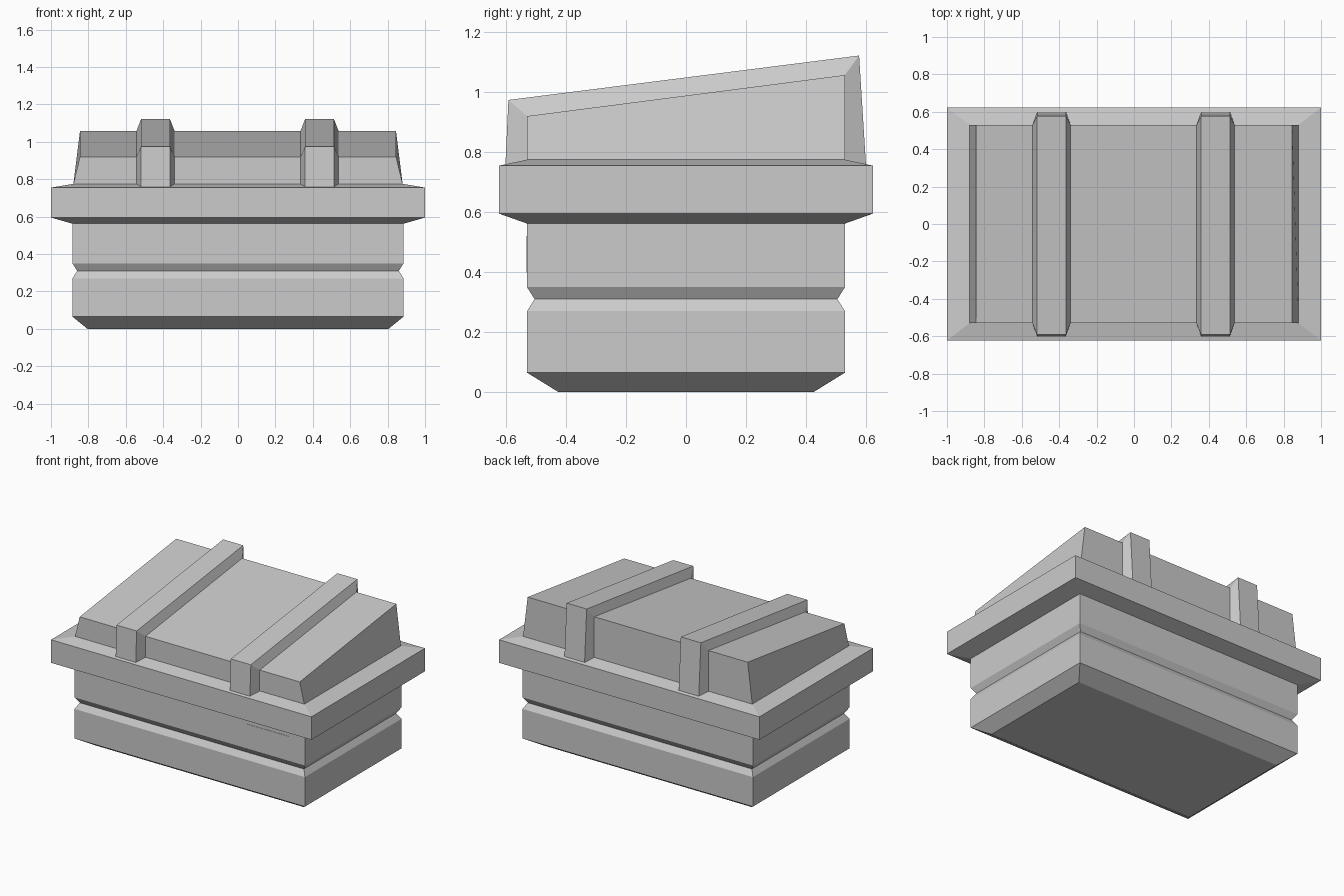
import bpy, bmesh

if "Cube" in bpy.data.objects:
    bpy.data.objects.remove(bpy.data.objects["Cube"])


def loft(name, loops, cap_start=True, cap_end=True):
    """Skin a list of equally long closed point loops."""
    bm = bmesh.new()
    rings = [[bm.verts.new(p) for p in loop] for loop in loops]
    for a, b in zip(rings, rings[1:]):
        n = len(a)
        for i in range(n):
            j = (i + 1) % n
            bm.faces.new((a[i], a[j], b[j], b[i]))
    if cap_start:
        bm.faces.new(rings[0][::-1])
    if cap_end:
        bm.faces.new(rings[-1])
    bmesh.ops.recalc_face_normals(bm, faces=bm.faces)
    mesh = bpy.data.meshes.new(name)
    bm.to_mesh(mesh)
    bm.free()
    obj = bpy.data.objects.new(name, mesh)
    bpy.context.collection.objects.link(obj)
    return obj


def rect(x, y, z_front, z_back=None):
    """Centred rectangle, optionally sloping up towards the back."""
    z_back = z_front if z_back is None else z_back
    return [(-x, -y, z_front), (x, -y, z_front), (x, y, z_back), (-x, y, z_back)]


# Lower box with bevelled foot and a groove around it, ending under the rim
body_profile = [(0.805, 0.425, 0), (0.885, 0.53, 0.065), (0.885, 0.53, 0.27),
                (0.86, 0.505, 0.31), (0.885, 0.53, 0.35), (0.885, 0.53, 0.562)]
loft("crate_body", [rect(*p) for p in body_profile], cap_end=False)

# Overhanging rim
rim_profile = [(0.885, 0.53, 0.562), (1.0, 0.623, 0.595),
               (1.0, 0.623, 0.755), (0.88, 0.53, 0.775)]
loft("rim", [rect(*p) for p in rim_profile], False, False)

# Sloped lid with tapered ends
loft("sloped_lid", [rect(0.88, 0.53, 0.775), rect(0.845, 0.53, 0.92, 1.057)],
     cap_start=False)

# Two straps wrapping the lid: wide against it, narrow on the outside
inner = [(-0.53, 0.775), (-0.53, 0.92), (0.53, 1.057), (0.53, 0.775)]
outer = [(-0.602, 0.757), (-0.592, 0.974), (0.577, 1.122), (0.6, 0.757)]
for side, cx in (("left", -0.441), ("right", 0.436)):
    sections = []
    for (yi, zi), (yo, zo) in zip(inner, outer):
        sections.append([(cx - 0.102, yi, zi), (cx - 0.077, yo, zo),
                         (cx + 0.077, yo, zo), (cx + 0.102, yi, zi)])
    loft(side + "_strap", sections)

# Flat plate on the front
loft("front_plate", [[(0.445, y, 0.398), (0.76, y, 0.398),
                      (0.76, y, 0.52), (0.445, y, 0.52)] for y in (-0.53, -0.532)],
     cap_start=False)
